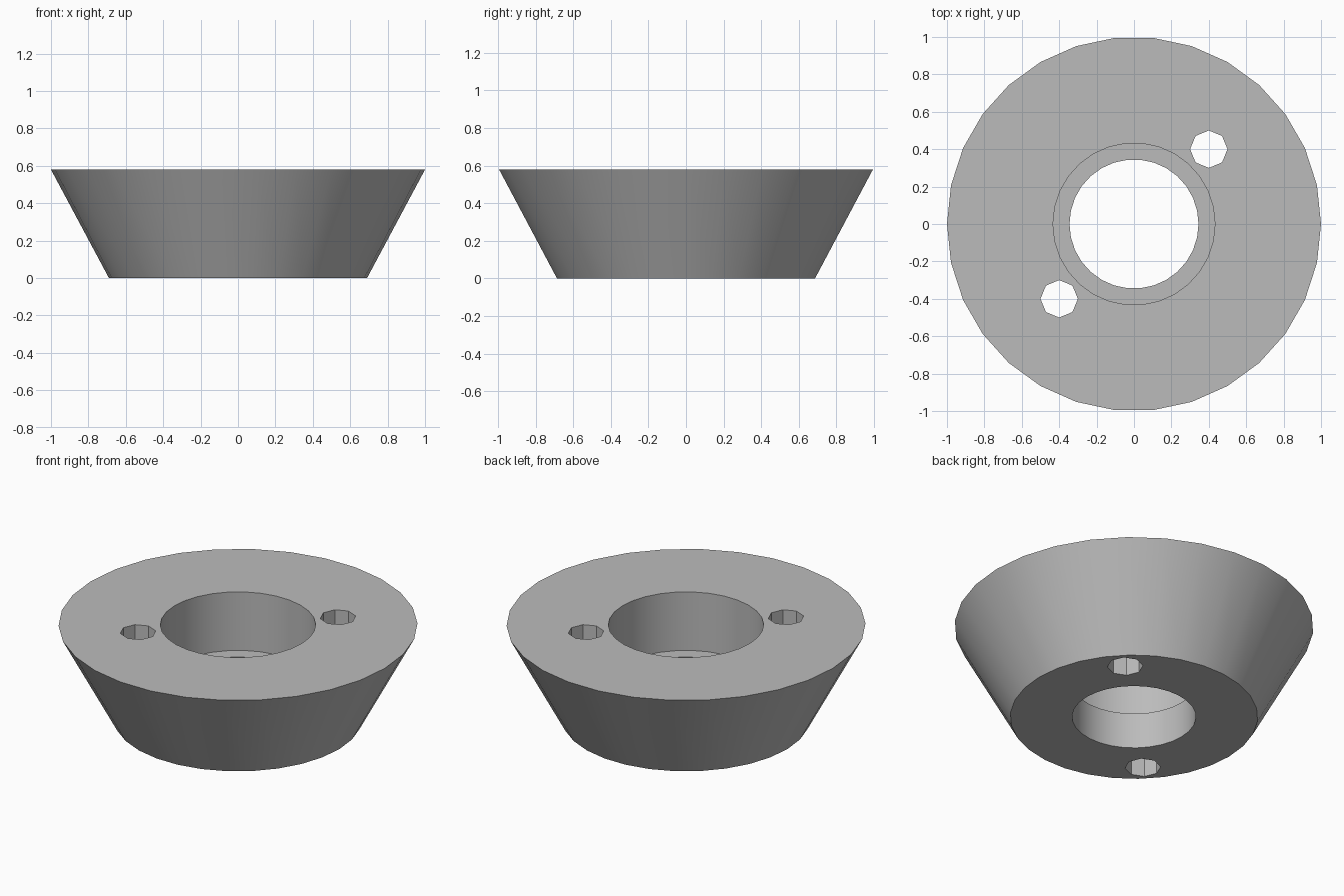
import bpy
import bmesh
import math

SIDES = 30

cube = bpy.data.objects.get("Cube")
if cube:
    bpy.data.objects.remove(cube, do_unlink=True)

# Single plain grey
grey = bpy.data.materials.new("grey")
grey.use_nodes = True
colour = (0.5, 0.5, 0.5, 1)
grey.diffuse_color = colour
grey.node_tree.nodes["Principled BSDF"].inputs["Base Color"].default_value = colour


def add_object(name, bm):
    bmesh.ops.recalc_face_normals(bm, faces=bm.faces)
    mesh = bpy.data.meshes.new(name)
    bm.to_mesh(mesh)
    bm.free()
    mesh.materials.append(grey)
    obj = bpy.data.objects.new(name, mesh)
    bpy.context.collection.objects.link(obj)
    return obj


# Tapered ring with a stepped bore, turned from a closed (radius, z) profile
profile = [(0.69, 0), (1, 0.58), (0.433, 0.58), (0.433, 0.22), (0.345, 0.22), (0.345, 0)]
bm = bmesh.new()
verts = [bm.verts.new((r, 0, z)) for r, z in profile]
edges = [bm.edges.new((v, verts[i - 1])) for i, v in enumerate(verts)]
bmesh.ops.spin(bm, geom=verts + edges, cent=(0, 0, 0), axis=(0, 0, 1),
               angle=math.tau, steps=SIDES, use_merge=True)
bmesh.ops.remove_doubles(bm, verts=bm.verts, dist=0.0001)
ring = add_object("tapered_ring", bm)

# Two octagonal through holes on the diagonal
for side, label in ((1, "left"), (-1, "right")):
    bm = bmesh.new()
    bmesh.ops.create_cone(bm, cap_ends=True, segments=8, radius1=0.1, radius2=0.1, depth=2)
    bmesh.ops.translate(bm, verts=bm.verts, vec=(0.4 * side, 0.4 * side, 0.3))
    cutter = add_object(label + "_hole_cutter", bm)
    cutter.hide_render = True
    cutter.hide_set(True)
    cut = ring.modifiers.new(label + "_hole", "BOOLEAN")
    cut.operation = "DIFFERENCE"
    cut.solver = "EXACT"
    cut.object = cutter

# Apply the cuts, then smooth the round walls and keep the rims sharp
bpy.ops.object.select_all(action="DESELECT")
ring.select_set(True)
bpy.context.view_layer.objects.active = ring
for modifier in list(ring.modifiers):
    bpy.ops.object.modifier_apply(modifier=modifier.name)
for obj in [o for o in bpy.data.objects if o.name.endswith("_hole_cutter")]:
    bpy.data.objects.remove(obj, do_unlink=True)
bpy.ops.object.shade_smooth_by_angle(angle=math.radians(30))
